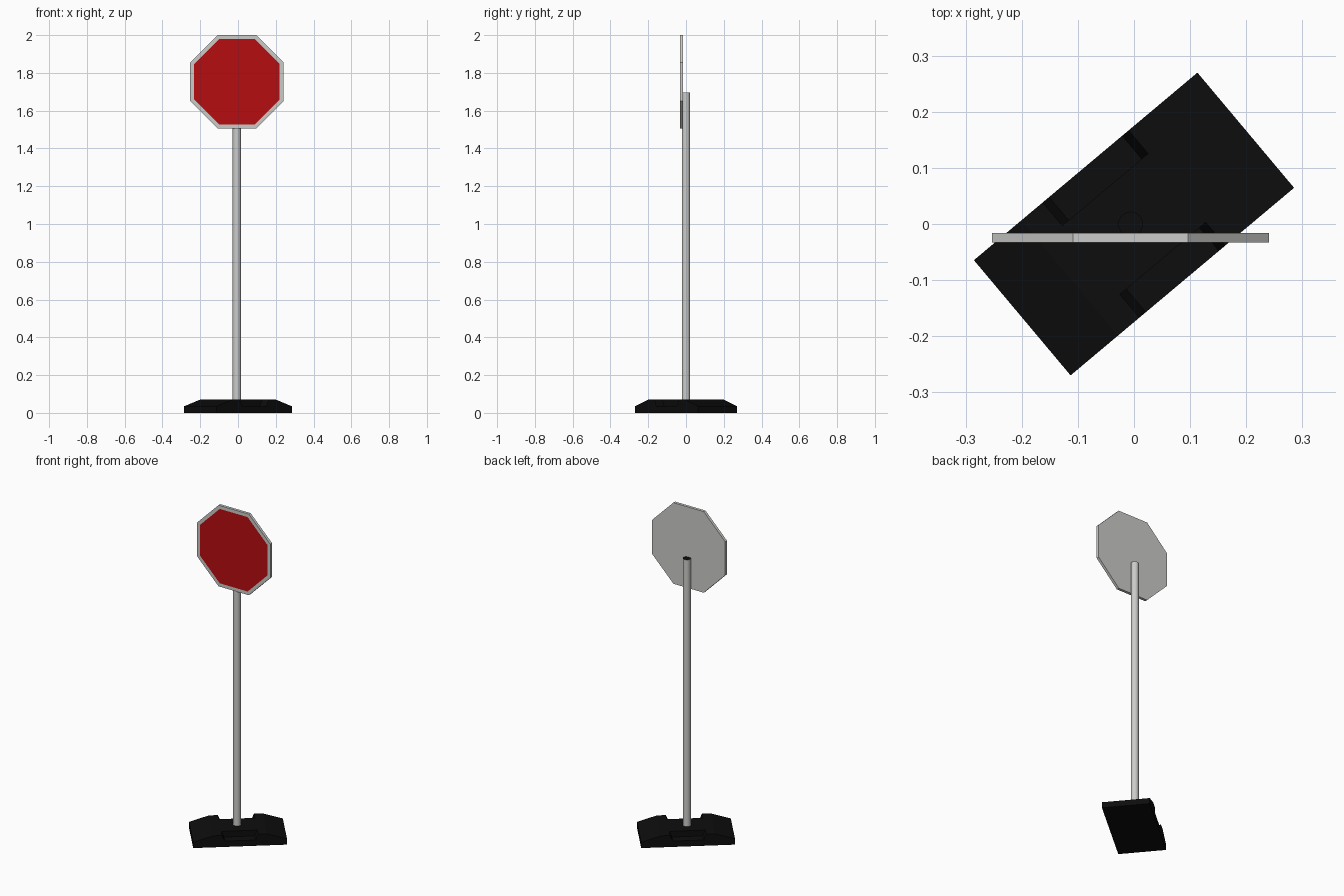
import bpy, bmesh, math
from mathutils import Matrix, Vector

if "Cube" in bpy.data.objects:
    bpy.data.objects.remove(bpy.data.objects["Cube"])

BASE_ANGLE = math.radians(40)
CENTRE_X = -0.006


def material(name, colour):
    m = bpy.data.materials.new(name)
    m.use_nodes = True
    m.diffuse_color = (*colour, 1)
    bsdf = m.node_tree.nodes["Principled BSDF"]
    bsdf.inputs["Base Color"].default_value = (*colour, 1)
    bsdf.inputs["Roughness"].default_value = 0.6
    return m


grey = material("galvanised grey", (0.6, 0.6, 0.59))
red = material("sign red", (0.47, 0.004, 0.005))
black = material("rubber black", (0.004, 0.004, 0.004))


def finish(name, bm, *mats):
    bmesh.ops.recalc_face_normals(bm, faces=bm.faces)
    mesh = bpy.data.meshes.new(name)
    bm.to_mesh(mesh)
    bm.free()
    for m in mats:
        mesh.materials.append(m)
    obj = bpy.data.objects.new(name, mesh)
    bpy.context.collection.objects.link(obj)
    return obj


def prism(name, outline, start, depth, mat):
    """Extrude an (x, z) outline along y."""
    bm = bmesh.new()
    face = bm.faces.new([bm.verts.new((x, start, z)) for x, z in outline])
    ext = bmesh.ops.extrude_face_region(bm, geom=[face])
    verts = [v for v in ext["geom"] if isinstance(v, bmesh.types.BMVert)]
    bmesh.ops.translate(bm, verts=verts, vec=(0, depth, 0))
    return finish(name, bm, mat)


def octagon(apothem):
    r = apothem / math.cos(math.pi / 8)
    return [(CENTRE_X + r * math.cos((i + 0.5) * math.pi / 4),
             1.753 + r * math.sin((i + 0.5) * math.pi / 4)) for i in range(8)]


# Rubber foot: a block with sloping ends
half = [(0.26, 0), (0.26, 0.035), (0.15, 0.07)]
foot = prism("foot", half + [(-x, z) for x, z in reversed(half)], -0.134, 0.268, black)

# Hand-hold notches in the middle of both long sides
for side in (-1, 1):
    notch = [(-0.085, 0.035), (0.085, 0.035), (0.115, 0.105), (-0.115, 0.105)]
    cutter = prism("notch_cutter", notch, side * 0.08, side * 0.1, black)
    cutter.hide_render = True
    mod = foot.modifiers.new("notch", "BOOLEAN")
    mod.operation = "DIFFERENCE"
    mod.solver = "EXACT"
    mod.object = cutter
    bpy.context.view_layer.objects.active = foot
    bpy.ops.object.modifier_apply(modifier=mod.name)
    bpy.data.objects.remove(cutter)
foot.rotation_euler.z = BASE_ANGLE

# Round post with a dark top
bm = bmesh.new()
bottom, top = 0.05, 1.695
bmesh.ops.create_cone(bm, cap_ends=True, segments=24, radius1=0.022, radius2=0.022,
                      depth=top - bottom,
                      matrix=Matrix.Translation((CENTRE_X, 0, (bottom + top) / 2)))
bm.normal_update()
for f in bm.faces:
    f.material_index = int(f.normal.z > 0.9)
post = finish("post", bm, grey, black)
bpy.ops.object.select_all(action="DESELECT")
post.select_set(True)
bpy.context.view_layer.objects.active = post
bpy.ops.object.shade_smooth_by_angle(angle=math.radians(40))

# Octagonal sign with a red panel inset in its front face
sign = prism("sign_panel", octagon(0.247), -0.033, 0.017, grey)
sign.data.materials.append(red)
bm = bmesh.new()
bm.from_mesh(sign.data)
bm.normal_update()
front = next(f for f in bm.faces if f.normal.y < -0.9)
bmesh.ops.inset_region(bm, faces=[front], thickness=0.022)
front.material_index = 1
bm.to_mesh(sign.data)
bm.free()
